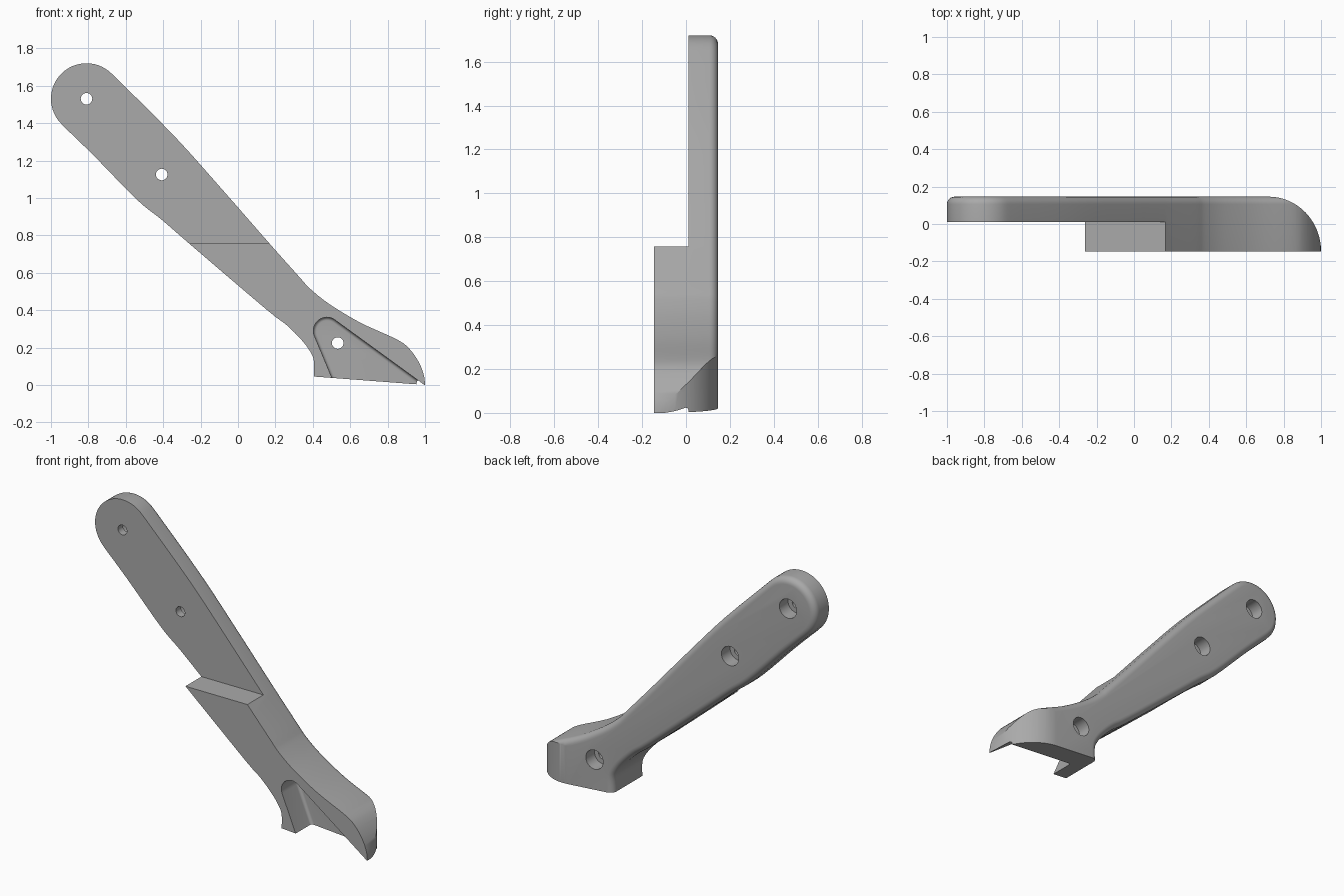
import bpy, bmesh
from math import sin, cos, pi, radians
from mathutils import Vector

if "Cube" in bpy.data.objects:
    bpy.data.objects.remove(bpy.data.objects["Cube"])

FRONT, BACK, SHELF = -0.146, 0.146, 0.012

grey = bpy.data.materials.new("plain grey")
grey.use_nodes = True
grey.diffuse_color = (0.4, 0.4, 0.4, 1)
grey.node_tree.nodes["Principled BSDF"].inputs["Base Color"].default_value = (0.4, 0.4, 0.4, 1)


def arc(cx, cz, r, a0, a1, n, rz=None):
    steps = [radians(a0 + (a1 - a0) * i / n) for i in range(n + 1)]
    return [(cx + r * cos(a), cz + (rz or r) * sin(a)) for a in steps]


def spline(points, n=4):
    """Catmull-Rom curve through the points."""
    p = [Vector(q) for q in [points[0]] + points + [points[-1]]]
    out = []
    for a, b, c, d in zip(p, p[1:], p[2:], p[3:]):
        for i in range(n):
            t = i / n
            v = 0.5 * (2 * b + (c - a) * t + (2 * a - 5 * b + 4 * c - d) * t ** 2
                       + (3 * b - a - 3 * c + d) * t ** 3)
            out.append(tuple(v))
    return out + [points[-1]]


def prism(name, outline, lo, hi, axis="y", fillet=0, skip=None):
    """Extrude an outline along y or z; fillet rounds the far rim."""
    bm = bmesh.new()
    place = (lambda u, v, w: (u, w, v)) if axis == "y" else (lambda u, v, w: (u, v, w))
    face = bm.faces.new([bm.verts.new(place(u, v, lo)) for u, v in outline])
    ext = bmesh.ops.extrude_face_region(bm, geom=[face], use_keep_orig=True)["geom"]
    far = [v for v in ext if isinstance(v, bmesh.types.BMVert)]
    for v in far:
        v.co[1 if axis == "y" else 2] = hi
    bmesh.ops.recalc_face_normals(bm, faces=bm.faces[:])
    if fillet:
        rim = [e for e in ext if isinstance(e, bmesh.types.BMEdge)
               and not (skip and skip(e))]
        bmesh.ops.bevel(bm, geom=rim, offset=fillet, segments=6, profile=0.5,
                        affect='EDGES', clamp_overlap=False)
    mesh = bpy.data.meshes.new(name)
    bm.to_mesh(mesh)
    bm.free()
    mesh.materials.append(grey)
    obj = bpy.data.objects.new(name, mesh)
    bpy.context.collection.objects.link(obj)
    return obj


def cut(target, cutter):
    cutter.hide_render = True
    mod = target.modifiers.new("cut", 'BOOLEAN')
    mod.operation, mod.solver, mod.object = 'DIFFERENCE', 'EXACT', cutter
    bpy.context.view_layer.objects.active = target
    bpy.ops.object.modifier_apply(modifier=mod.name)
    bpy.data.objects.remove(cutter)


# Side profile: round head, long tapering arm, flared foot
upper = spline([(-0.66, 1.65), (-0.34, 1.33), (-0.08, 1.04), (0.165, 0.76),
                (0.33, 0.575), (0.385, 0.515), (0.485, 0.435), (0.65, 0.335),
                (0.84, 0.248), (0.91, 0.2), (0.965, 0.125), (0.993, 0.055), (1.0, 0.0)])
lower = spline([(0.405, 0.045), (0.405, 0.13), (0.385, 0.18), (0.34, 0.24),
                (0.26, 0.32), (0.15, 0.405), (-0.26, 0.755), (-0.41, 0.885),
                (-0.54, 0.99), (-0.77, 1.225), (-0.93, 1.38)])
head = arc(-0.81, 1.53, 0.19, 218, 46, 28)
arm = prism("handle_arm", upper + lower + head, FRONT, BACK, fillet=0.04,
            skip=lambda e: max(v.co.z for v in e.verts) < 0.05 and e.calc_length() > 0.3)

# Step in the front face
cut(arm, prism("step_cutter", [(-1.3, 0.757), (0.6, 0.757), (0.6, 2), (-1.3, 2)], -0.5, SHELF))

# Rounded toe
toe = arc(0.72, FRONT, 0.28, 0, 90, 28, BACK - FRONT)
cut(arm, prism("toe_cutter", [(1.0, -0.3), *toe, (0.72, 0.4), (1.3, 0.4), (1.3, -0.3)],
               -0.3, 0.6, axis="z"))

# Tapered pocket in the foot, open at the bottom
pocket = arc(0.475, 0.29, 0.072, 202, 54, 16)
cut(arm, prism("pocket_cutter", [(0.56, -0.1), *pocket, (1.134, -0.1)],
               -0.4, SHELF, fillet=0.018))

# Bolt holes with counterbores at the back
for x, z in [(-0.81, 1.53), (-0.408, 1.125), (0.533, 0.224)]:
    cut(arm, prism("bolt_cutter", arc(x, z, 0.031, 0, 345, 23), -0.4, 0.4))
    cut(arm, prism("bore_cutter", arc(x, z, 0.06, 0, 348.75, 31), 0.06, 0.4))

bpy.ops.object.select_all(action='DESELECT')
arm.select_set(True)
bpy.context.view_layer.objects.active = arm
bpy.ops.object.shade_smooth_by_angle(angle=radians(30))
